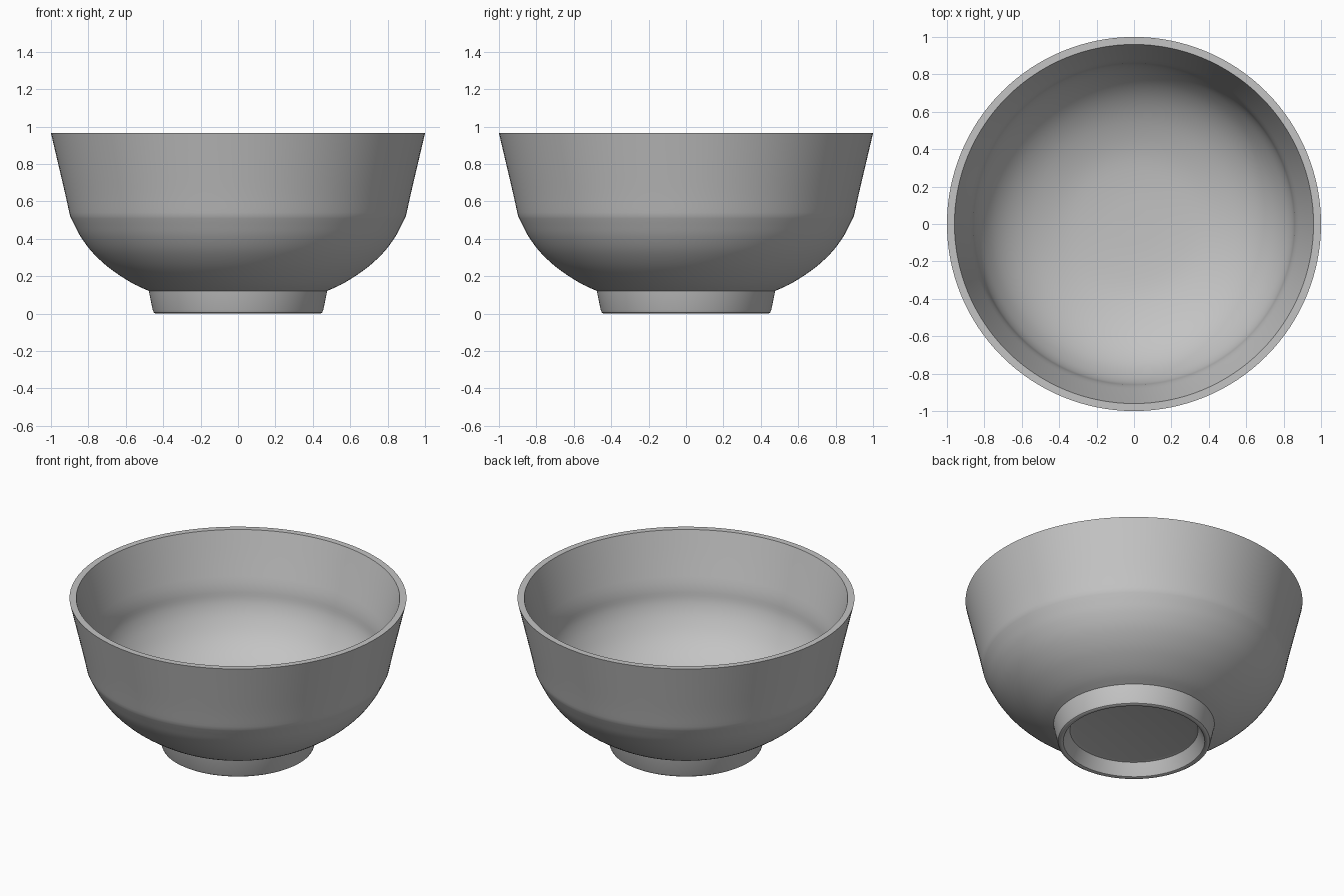
import bpy
import bmesh
import math
from mathutils import Vector

cube = bpy.data.objects.get("Cube")
if cube:
    bpy.data.objects.remove(cube, do_unlink=True)

SEGMENTS = 128


def smooth_run(points, steps=4):
    """Catmull-Rom curve through (radius, height) points."""
    pts = [Vector(p) for p in points]
    pts = [2 * pts[0] - pts[1]] + pts + [2 * pts[-1] - pts[-2]]
    out = []
    for a, b, c, d in zip(pts, pts[1:], pts[2:], pts[3:]):
        for i in range(steps):
            t = i / steps
            out.append(0.5 * (2 * b + (c - a) * t + (2 * a - 5 * b + 4 * c - d) * t ** 2
                              + (3 * b - a - 3 * c + d) * t ** 3))
    return out + [pts[-2]]


def lathe(name, profile, material):
    """Spin a closed-ended profile round the vertical axis."""
    bm = bmesh.new()
    verts = [bm.verts.new((p[0], 0, p[1])) for p in profile]
    edges = [bm.edges.new(pair) for pair in zip(verts, verts[1:])]
    bmesh.ops.spin(bm, geom=verts + edges, cent=(0, 0, 0), axis=(0, 0, 1),
                   angle=math.tau, steps=SEGMENTS, use_merge=False)
    bmesh.ops.remove_doubles(bm, verts=bm.verts, dist=0.0005)
    bmesh.ops.recalc_face_normals(bm, faces=bm.faces)
    mesh = bpy.data.meshes.new(name)
    bm.to_mesh(mesh)
    bm.free()
    mesh.materials.append(material)
    obj = bpy.data.objects.new(name, mesh)
    bpy.context.collection.objects.link(obj)
    bpy.ops.object.select_all(action='DESELECT')
    obj.select_set(True)
    bpy.context.view_layer.objects.active = obj
    bpy.ops.object.shade_smooth_by_angle(angle=math.radians(35))
    return obj


# Plain grey glaze
grey = bpy.data.materials.new("plain_grey")
color = (0.55, 0.55, 0.55, 1)
grey.diffuse_color = color
grey.use_nodes = True
grey.node_tree.nodes["Principled BSDF"].inputs["Base Color"].default_value = color

# Foot ring with a recessed base
recess = [(0, 0.085), (0.36, 0.085), (0.38, 0.08)]
foot = [(0.415, 0.012), (0.42, 0.004), (0.43, 0),
        (0.44, 0), (0.45, 0.006), (0.456, 0.02), (0.477, 0.122)]

# Outside: rounded belly, shoulder, flaring wall
belly = smooth_run([(0.477, 0.122), (0.55, 0.155), (0.63, 0.203), (0.71, 0.262),
                    (0.785, 0.335), (0.84, 0.41), (0.875, 0.475), (0.897, 0.52)])
outer_wall = smooth_run([(0.902, 0.54), (0.925, 0.645), (0.96, 0.795), (1, 0.965)])

# Inside: flaring wall, steep band, rounded bottom
inner_wall = smooth_run([(0.96, 0.965), (0.915, 0.81), (0.87, 0.66)])
inner_bottom = smooth_run([(0.862, 0.62), (0.85, 0.54), (0.815, 0.455), (0.75, 0.36),
                           (0.66, 0.28), (0.54, 0.215), (0.38, 0.165),
                           (0.2, 0.145), (0, 0.14)])

lathe("bowl", recess + foot + belly[1:] + outer_wall + inner_wall + inner_bottom, grey)
